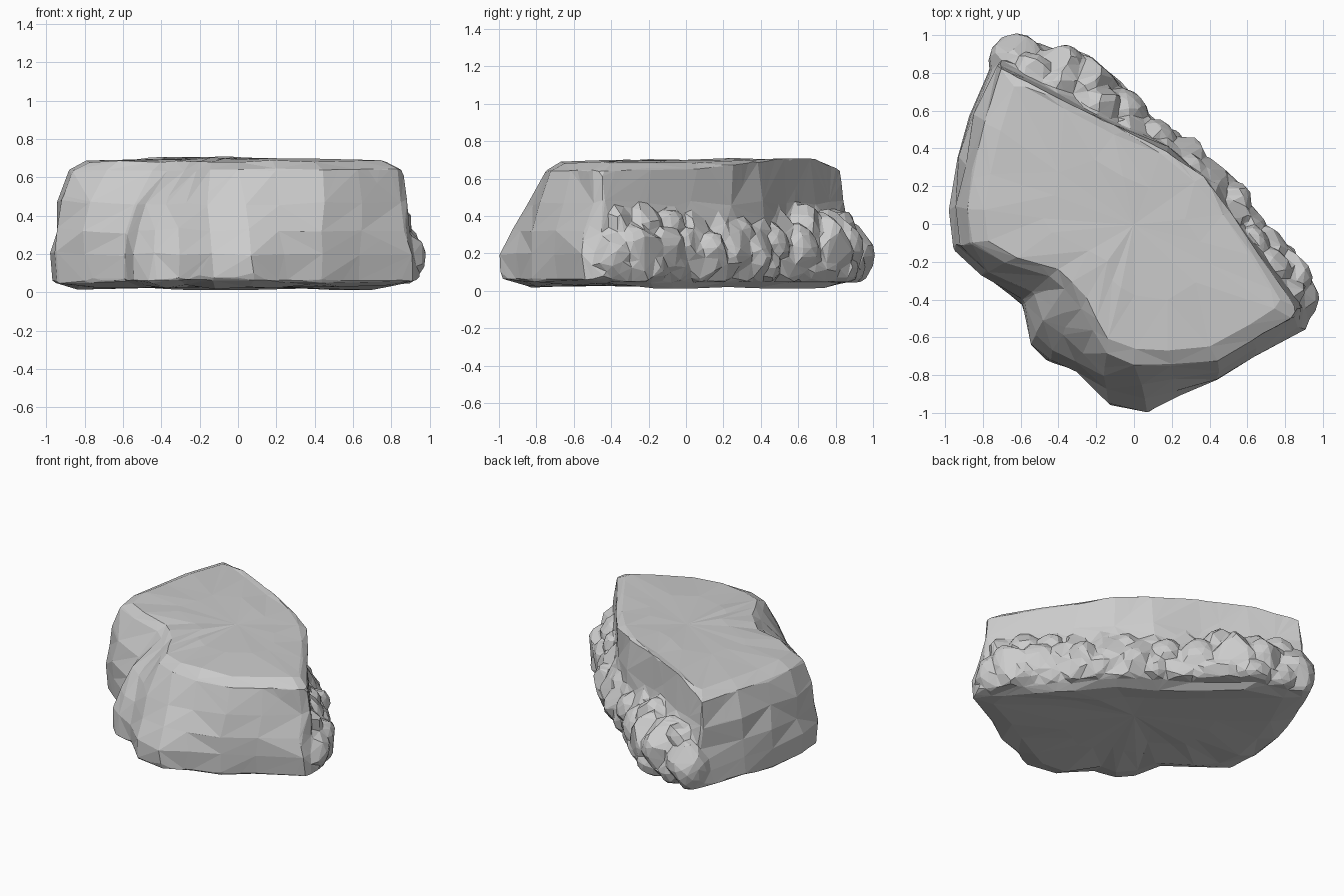
import bpy, bmesh, math, random
from mathutils import Vector

random.seed(7)
old_cube = bpy.data.objects.get("Cube")
if old_cube:
    bpy.data.objects.remove(old_cube, do_unlink=True)

stone = bpy.data.materials.new("grey_stone")
stone.use_nodes = True
colour = (0.6, 0.6, 0.6, 1)
stone.diffuse_color = colour
stone.node_tree.nodes["Principled BSDF"].inputs["Base Color"].default_value = colour


def jitter(amount):
    """Small random offset that makes the facets irregular."""
    return Vector([random.uniform(-amount, amount) for _ in range(3)])


# Main slab outline: rim x, rim y, foot x, foot y, belly (how far the wall bulges)
OUTLINE = [
    (-.7, .82, -.72, .97, .05), (-.79, .55, -.88, .58, .5),
    (-.85, .3, -.95, .35, .5), (-.88, .08, -.98, .08, .5),
    (-.86, -.1, -.97, -.13, .5), (-.68, -.2, -.82, -.27, .6),
    (-.44, -.27, -.6, -.43, .5), (-.36, -.34, -.57, -.66, .5),
    (-.28, -.44, -.46, -.74, .5), (-.22, -.56, -.32, -.79, .5),
    (-.15, -.68, -.13, -.97, .4), (0, -.74, .08, -1.02, .4),
    (.2, -.75, .23, -.92, .5), (.44, -.72, .44, -.84, .5),
    (.64, -.61, .63, -.71, .4), (.83, -.5, .93, -.56, .1),
    (.86, -.45, .96, -.45, .02), (.69, -.19, .84, -.2, 0),
    (.53, .04, .62, .04, 0), (.37, .25, .42, .28, 0),
    (.17, .39, .17, .44, 0), (-.12, .53, -.1, .65, 0),
    (-.42, .68, -.38, .87, 0),
]


def ring_at(height, blend, scale=1.0, rough=0.0, lift=0.0):
    """One loop of points; blend maps belly to a rim-to-foot mix,
    lift raises the sheer side, more so towards its left half."""
    points = []
    for rx, ry, fx, fy, belly in OUTLINE:
        rim, foot = Vector((rx, ry, 0)), Vector((fx, fy, 0))
        point = rim.lerp(foot, blend(belly)) * scale
        rise = min(1, max(.2, (.65 - rx) * 1.6)) if belly == 0 else 0
        point.z = height + lift * rise
        points.append(point + jitter(rough))
    return points


rings = [
    ring_at(.03, lambda b: 1, .5, .008),
    ring_at(.025, lambda b: 1, .84, .016),
    ring_at(.06, lambda b: 1, .98, .012),
    ring_at(.2, lambda b: max(b ** .1, .6), 1, .01),
    ring_at(.32, lambda b: max(b ** .35, .35), 1, .018),
    ring_at(.47, lambda b: max(b, .15), 1, .018),
    ring_at(.64, lambda b: 0, 1, .006, .07),
    ring_at(.685, lambda b: 0, .9, .006, .022),
    ring_at(.698, lambda b: 0, .5, .006, .008),
]

rock = bmesh.new()
loops = [[rock.verts.new(p) for p in ring] for ring in rings]
count = len(OUTLINE)
for lower, upper in zip(loops, loops[1:]):
    for i in range(count):
        j = (i + 1) % count
        a, b, c, d = lower[i], lower[j], upper[j], upper[i]
        # Alternate the diagonals at random for broken facets
        if random.random() < .5:
            rock.faces.new((a, b, c))
            rock.faces.new((a, c, d))
        else:
            rock.faces.new((a, b, d))
            rock.faces.new((b, c, d))
for loop, height in ((loops[0], .03), (loops[-1], .7)):
    centre = rock.verts.new((0, 0, height))
    for i in range(count):
        rock.faces.new((loop[i], loop[(i + 1) % count], centre))
bmesh.ops.recalc_face_normals(rock, faces=rock.faces)


def add_boulder(centre, size):
    """Angular stone with a flattened underside, pressed into the slab."""
    verts = bmesh.ops.create_icosphere(rock, subdivisions=3, radius=1)["verts"]
    # Chop the ball with random planes for flat broken faces
    for _ in range(14):
        normal = jitter(1).normalized()
        depth = random.uniform(.68, .86)
        for v in verts:
            over = v.co.dot(normal) - depth
            if over > 0:
                v.co -= normal * over
    for v in verts:
        v.co = Vector([c + s * k for c, s, k in zip(centre, size, v.co)])
        v.co.z = max(v.co.z, .045)


# Rubble bank behind the slab: x, y, radius
BANK = [
    (-.62, .86, .15), (-.42, .79, .18), (-.25, .74, .18), (-.07, .57, .15),
    (.1, .43, .13), (.24, .35, .14), (.36, .24, .14), (.49, .12, .14),
    (.58, .0, .12), (.7, -.13, .13), (.81, -.27, .15), (.83, -.4, .15),
]
for x, y, r in BANK:
    add_boulder((x, y, random.uniform(.18, .21)), (r, r, r * 1.25))

# Smaller stones stacked above and between the large ones
for (x, y, r), (u, v, _) in zip(BANK, BANK[1:]):
    add_boulder(((x + u) / 2 - .03, (y + v) / 2 - .04, random.uniform(.27, .37)),
                (r * .85, r * .85, r))
    add_boulder(((x + u) / 2, (y + v) / 2, .13),
                (r * .9, r * .9, r * .8))

mesh = bpy.data.meshes.new("rock")
rock.to_mesh(mesh)
rock.free()
mesh.materials.append(stone)
rock_object = bpy.data.objects.new("rock", mesh)
bpy.context.collection.objects.link(rock_object)

# Fuse slab and rubble into one skin, then reduce it to broad flat facets
fuse = rock_object.modifiers.new("fuse", "REMESH")
fuse.mode = "VOXEL"
fuse.voxel_size = .016
facet = rock_object.modifiers.new("facet", "DECIMATE")
facet.ratio = .018
bpy.context.view_layer.objects.active = rock_object
rock_object.select_set(True)
for modifier in (fuse.name, facet.name):
    bpy.ops.object.modifier_apply(modifier=modifier)
bpy.ops.object.shade_flat()
